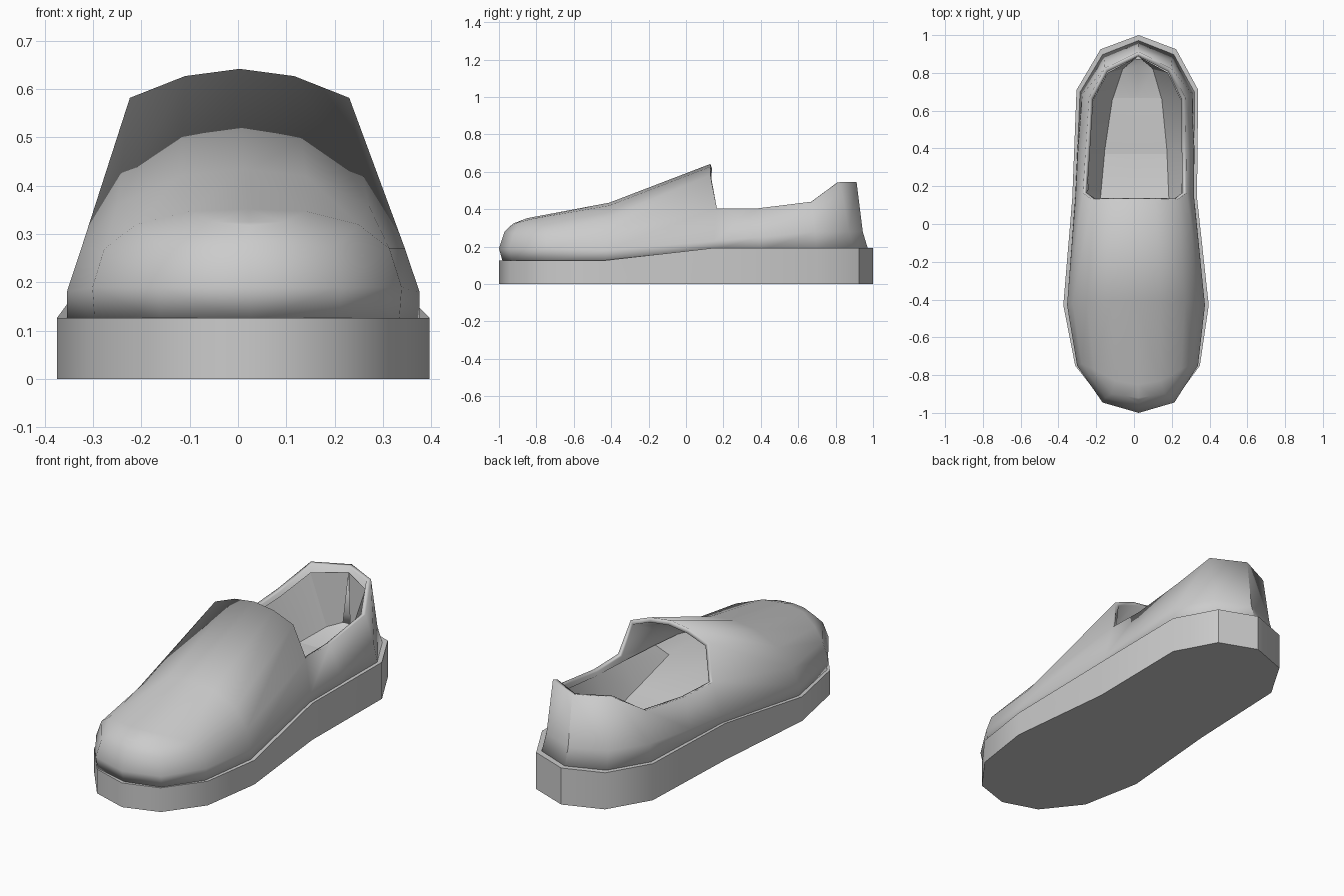
import bpy, bmesh

if "Cube" in bpy.data.objects:
    bpy.data.objects.remove(bpy.data.objects["Cube"])


def shift(y):
    # slight inward lean of toe and heel
    return 0.025 * abs(y)


def loft(name, rows, closed_bottom=False, angle=0.7):
    """Mirror half rows (crown or rim to base) and bridge neighbouring rows."""
    bm = bmesh.new()
    for side in (1, -1):
        grid = [[bm.verts.new((side * x + shift(y), y, z)) for x, y, z in r] for r in rows]
        for a, b in zip(grid, grid[1:]):
            for i in range(min(len(a), len(b)) - 1):
                bm.faces.new((a[i], a[i + 1], b[i + 1], b[i]))
    bmesh.ops.remove_doubles(bm, verts=bm.verts, dist=0.0005)
    bmesh.ops.dissolve_degenerate(bm, edges=bm.edges, dist=0.0005)
    bmesh.ops.recalc_face_normals(bm, faces=bm.faces)
    # make sure open shells face outward
    f = max(bm.faces, key=lambda f: f.calc_center_median().x)
    if f.normal.x < 0:
        bmesh.ops.reverse_faces(bm, faces=bm.faces)
    me = bpy.data.meshes.new(name)
    bm.to_mesh(me)
    bm.free()
    ob = bpy.data.objects.new(name, me)
    bpy.context.collection.objects.link(ob)
    bpy.ops.object.select_all(action='DESELECT')
    ob.select_set(True)
    bpy.context.view_layer.objects.active = ob
    bpy.ops.object.shade_smooth_by_angle(angle=angle)
    return ob


# Sole: thick slab, higher toward the heel
outline = [(-1, 0), (-0.94, 0.185), (-0.75, 0.33), (-0.43, 0.385),
           (0.14, 0.33), (0.71, 0.322), (0.925, 0.2), (1.0, 0)]


def sole_top(y):
    t = min(max((y + 0.41) / 0.54, 0), 1)
    return 0.127 + 0.065 * t


loft("sole", [[(0, y, 0), (w, y, 0), (w, y, sole_top(y)), (0, y, sole_top(y))]
              for y, w in outline])

# Upper: rows run base to crown over the toe, base to rim around the heel
upper_rows = [
    [(0, -.98, .12), (0, -1, .19), (0, -.97, .28), (0, -.95, .30), (0, -.93, .318), (0, -.92, .325)],
    [(.185, -.93, .12), (.19, -.945, .19), (.175, -.92, .27), (.14, -.9, .305), (.07, -.91, .325), (0, -.92, .325)],
    [(.315, -.745, .12), (.32, -.75, .19), (.295, -.74, .27), (.23, -.77, .32), (.12, -.83, .347), (0, -.85, .352)],
    [(.365, -.43, .12), (.365, -.43, .18), (.335, -.42, .27), (.26, -.41, .36), (.13, -.41, .42), (0, -.41, .435)],
    [(.315, .14, .18), (.313, .15, .23), (.275, .165, .405), (.227, .13, .582), (.113, .13, .627), (0, .13, .642)],
    [(.31, .4, .18), (.307, .39, .25), (.267, .37, .403)],
    [(.305, .70, .18), (.29, .69, .28), (.255, .67, .44)],
    [(.19, .90, .18), (.18, .87, .28), (.175, .825, .545)],
    [(0, .975, .18), (0, .945, .28), (0, .912, .545)],
]
upper = loft("upper", upper_rows)
mod = upper.modifiers.new("thickness", 'SOLIDIFY')
mod.thickness = 0.024
mod.offset = -1

# Insole: narrow footbed with flared sides reaching the inner rim
insole = [  # y, floor half width, floor z, side half width, side z
    (-.42, .20, .30, .30, .29), (-.15, .20, .30, .28, .33), (.15, .18, .24, .25, .37),
    (.38, .165, .19, .245, .38), (.66, .13, .19, .232, .41)]
rows = [[(0, y, z), (w, y, z), (sw, y, sz)] for y, w, z, sw, sz in insole]
rows.append([(0, .84, .23), (.08, .82, .23), (.16, .80, .50)])
rows.append([(0, .875, .25), (.02, .87, .25), (0, .888, .51)])
loft("insole", rows, angle=0.5)
